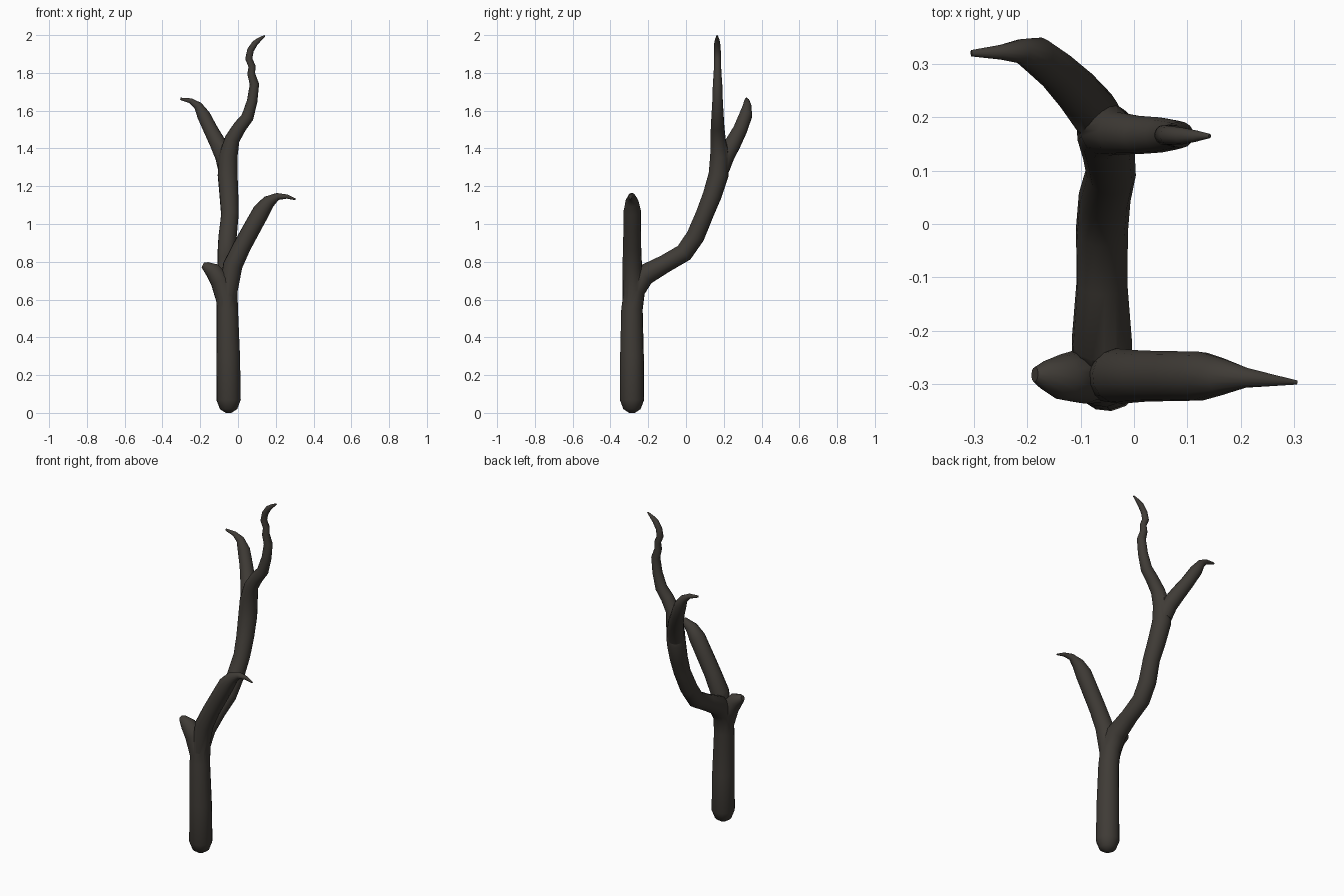
import bpy, bmesh, math
from mathutils import Vector

SIDES = 14

bark = bpy.data.materials.new("dark_bark")
bark.diffuse_color = (0.05, 0.044, 0.037, 1)


def limb(name, pts):
    """Closed tapering tube through (x, y, z, radius) points."""
    bm = bmesh.new()
    pos = [Vector(p[:3]) for p in pts]
    normal, last_t, rings = Vector((1, 0, 0)), None, []
    for i, p in enumerate(pos):
        t = (pos[min(i + 1, len(pos) - 1)] - pos[max(i - 1, 0)]).normalized()
        if last_t is None:
            normal = t.orthogonal().normalized()
        else:
            normal = last_t.rotation_difference(t) @ normal
        last_t = t
        side = t.cross(normal)
        ring = []
        for k in range(SIDES):
            a = 2 * math.pi * k / SIDES
            ring.append(bm.verts.new(p + pts[i][3] * (math.cos(a) * normal + math.sin(a) * side)))
        rings.append(ring)
    for r0, r1 in zip(rings, rings[1:]):
        for k in range(SIDES):
            n = (k + 1) % SIDES
            bm.faces.new((r0[k], r0[n], r1[n], r1[k]))
    bm.faces.new(rings[0][::-1])
    bm.faces.new(rings[-1])
    bmesh.ops.recalc_face_normals(bm, faces=bm.faces)
    mesh = bpy.data.meshes.new(name)
    bm.to_mesh(mesh)
    bm.free()
    ob = bpy.data.objects.new(name, mesh)
    bpy.context.collection.objects.link(ob)
    mesh.materials.append(bark)
    return ob


# trunk bending back into the tall main branch
trunk = limb("trunk", [
    (-.05, -.286, 0, .015), (-.05, -.286, .02, .046), (-.05, -.286, .07, .065),
    (-.052, -.286, .3, .063), (-.057, -.286, .55, .057), (-.06, -.272, .65, .057),
    (-.06, -.22, .73, .057), (-.06, -.11, .79, .048), (-.06, -.01, .848, .049),
    (-.055, .05, .935, .049), (-.043, .098, 1.05, .047), (-.048, .138, 1.15, .05),
    (-.055, .172, 1.26, .053), (-.052, .178, 1.36, .05), (-.03, .17, 1.45, .04),
    (.01, .167, 1.515, .036), (.05, .167, 1.565, .033), (.075, .167, 1.65, .028),
    (.087, .167, 1.74, .025), (.07, .167, 1.795, .021), (.074, .167, 1.835, .019),
    (.057, .167, 1.875, .019), (.066, .166, 1.92, .018), (.09, .165, 1.957, .016),
    (.115, .165, 1.978, .011), (.142, .165, 1.997, .004)])

# lower right branch with a hooked tip
right_branch = limb("right_branch", [
    (-.055, -.285, .62, .048), (-.028, -.285, .78, .052), (.02, -.285, .88, .048),
    (.075, -.285, .98, .047), (.125, -.285, 1.07, .046), (.163, -.286, 1.118, .035),
    (.21, -.288, 1.146, .019), (.26, -.293, 1.145, .011), (.305, -.297, 1.13, .004)])

# short broken stub on the left
stub = limb("stub", [
    (-.06, -.285, .58, .05), (-.095, -.285, .7, .052), (-.135, -.287, .755, .043),
    (-.17, -.283, .775, .026), (-.186, -.282, .783, .014)])

# upper left branch with a hooked tip
left_branch = limb("left_branch", [
    (-.06, .185, 1.29, .045), (-.075, .21, 1.36, .047), (-.108, .25, 1.43, .043),
    (-.145, .287, 1.5, .038), (-.182, .316, 1.575, .035), (-.212, .324, 1.626, .023),
    (-.25, .322, 1.652, .014), (-.305, .32, 1.663, .006)])

# fuse the limbs into the trunk
for ob in (right_branch, stub, left_branch):
    mod = trunk.modifiers.new(ob.name, 'BOOLEAN')
    mod.operation, mod.solver, mod.object = 'UNION', 'EXACT', ob
    bpy.context.view_layer.objects.active = trunk
    bpy.ops.object.modifier_apply(modifier=mod.name)
    bpy.data.objects.remove(ob)

trunk.name = "bare_tree"
trunk.select_set(True)
bpy.ops.object.shade_smooth_by_angle(angle=math.radians(50))
